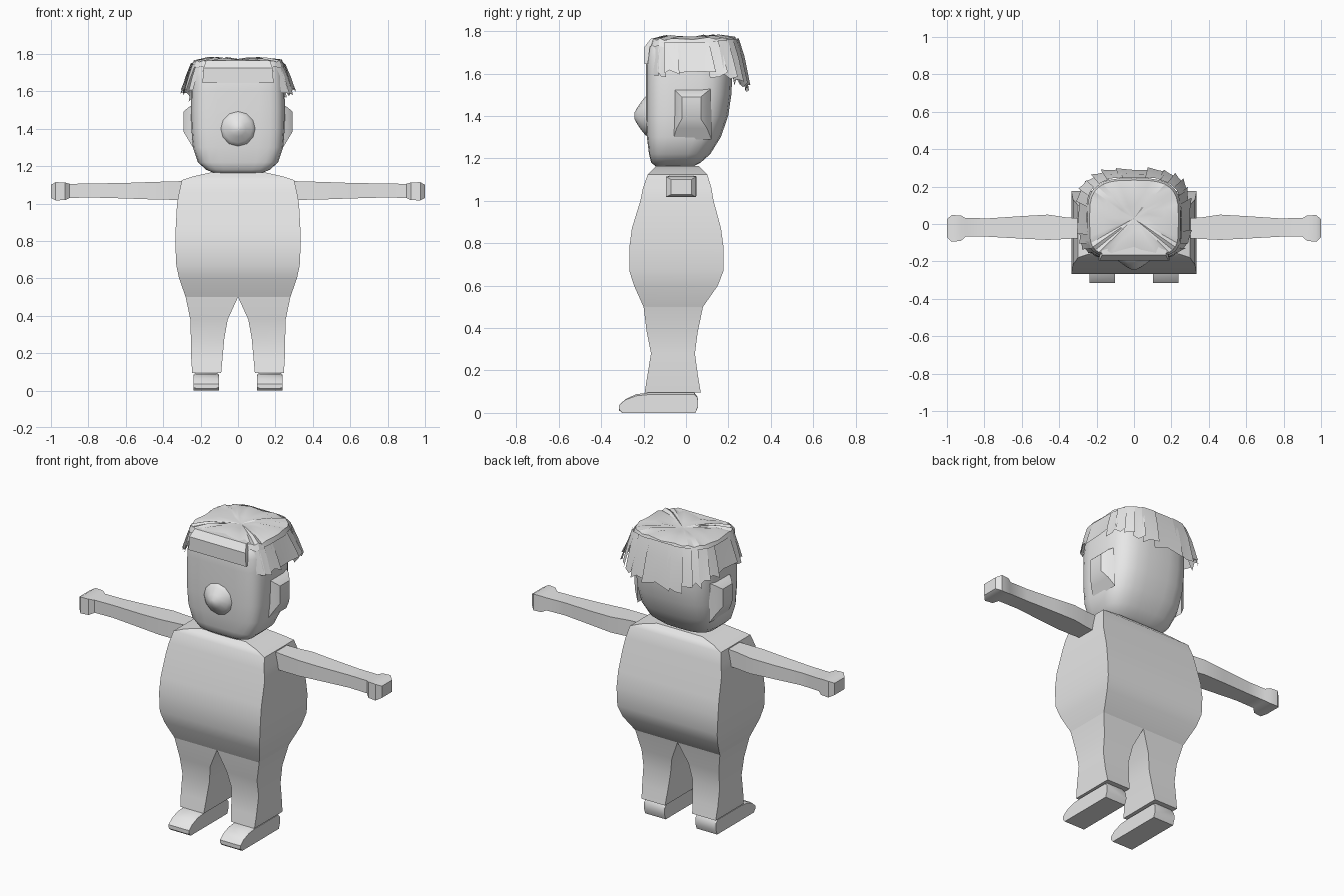
import bpy, bmesh, math, random

if "Cube" in bpy.data.objects:
    bpy.data.objects.remove(bpy.data.objects["Cube"])

random.seed(4)
grey = bpy.data.materials.new("plain_grey")
grey.diffuse_color = (0.8, 0.8, 0.8, 1)
grey.use_nodes = True
grey.node_tree.nodes["Principled BSDF"].inputs["Base Color"].default_value = grey.diffuse_color


def finish(name, bm, angle=35, recalc=True):
    if recalc:
        bmesh.ops.recalc_face_normals(bm, faces=bm.faces)
    mesh = bpy.data.meshes.new(name)
    bm.to_mesh(mesh)
    bm.free()
    ob = bpy.data.objects.new(name, mesh)
    bpy.context.collection.objects.link(ob)
    mesh.materials.append(grey)
    bpy.ops.object.select_all(action='DESELECT')
    bpy.context.view_layer.objects.active = ob
    ob.select_set(True)
    bpy.ops.object.shade_smooth_by_angle(angle=math.radians(angle))
    return ob


def loft(name, rings, angle=35):
    """Skin a list of equal-length point rings and cap both ends."""
    bm = bmesh.new()
    rows = [[bm.verts.new(p) for p in ring] for ring in rings]
    n = len(rows[0])
    for a, b in zip(rows, rows[1:]):
        for i in range(n):
            j = (i + 1) % n
            bm.faces.new((a[i], a[j], b[j], b[i]))
    bm.faces.new(rows[0])
    bm.faces.new(rows[-1])
    return finish(name, bm, angle)


def rect_z(z, x0, x1, y0, y1):
    return [(x0, y0, z), (x1, y0, z), (x1, y1, z), (x0, y1, z)]


def rect_x(x, y0, y1, z0, z1):
    return [(x, y0, z0), (x, y1, z0), (x, y1, z1), (x, y0, z1)]


def rounded(t, half_w, y0, y1):
    """Point on a rounded box outline: boxy in front, rounder at the back."""
    c, s = math.cos(t), math.sin(t)
    p = 2 / 5 if s < 0 else 2 / 3.2
    x = half_w * math.copysign(abs(c) ** p, c)
    y = (y0 + y1) / 2 + (y1 - y0) / 2 * math.copysign(abs(s) ** p, s)
    return x, y


# torso: z, half width, front, back
torso = [(0.50, .28, -.20, .08), (0.60, .315, -.245, .15), (0.67, .33, -.267, .177),
         (0.78, .335, -.267, .177), (0.87, .333, -.255, .165), (1.00, .326, -.215, .13),
         (1.06, .315, -.203, .12), (1.125, .30, -.18, .10), (1.145, .24, -.16, .08),
         (1.165, .15, -.14, .06)]
loft("torso", [rect_z(z, -w, w, a, b) for z, w, a, b in torso])

# head: z, half width, front, back
head = [(1.16, .12, -.14, .03), (1.18, .17, -.165, .07), (1.22, .215, -.175, .115),
        (1.30, .242, -.185, .165), (1.40, .25, -.19, .20), (1.50, .252, -.19, .215),
        (1.60, .25, -.19, .22), (1.68, .242, -.188, .21), (1.73, .225, -.175, .19),
        (1.755, .19, -.15, .16)]
SEG = 24
loft("head", [[(*rounded(math.tau * (i + .5) / SEG, w, a, b), z) for i in range(SEG)]
              for z, w, a, b in head], 45)

# nose: blunt cone pointing forward
nose = [(-.17, .098), (-.19, .092), (-.205, .075), (-.228, .042), (-.243, .015)]
loft("nose", [[(r * math.cos(math.tau * i / 12), y, 1.40 + r * math.sin(math.tau * i / 12))
               for i in range(12)] for y, r in nose], 60)

for side, label in ((1, "right"), (-1, "left")):
    # trouser leg: z, inner, outer, front, back
    leg = [(.50, .0, .28, -.20, .08), (.38, .055, .255, -.185, .055),
           (.28, .073, .252, -.165, .042), (.17, .083, .25, -.183, .057),
           (.095, .09, .245, -.195, .07)]
    loft(label + "_leg", [rect_z(z, side * a, side * b, c, d) for z, a, b, c, d in leg])

    # shoe: long block with a rounded toe, profile in y and z
    prof = [(.045, 0), (.057, .03), (.055, .075), (.04, .095), (-.18, .095),
            (-.235, .088), (-.285, .065), (-.315, .035), (-.315, .012), (-.30, 0)]
    rows = []
    for x, k in ((.102, .82), (.115, 1), (.225, 1), (.238, .82)):
        rows.append([(side * x, y, .045 + (z - .045) * k if z > 0 else 0) for y, z in prof])
    loft(label + "_shoe", rows)

    # arm with a fist: x, front, back, bottom, top
    arm = [(.28, -.075, .03, 1.02, 1.12), (.36, -.08, .035, 1.02, 1.118),
           (.46, -.085, .05, 1.022, 1.115), (.60, -.078, .042, 1.027, 1.11),
           (.78, -.068, .03, 1.032, 1.107), (.90, -.068, .032, 1.03, 1.105),
           (.925, -.09, .045, 1.018, 1.113), (.975, -.095, .048, 1.017, 1.114),
           (1.0, -.07, .025, 1.03, 1.10)]
    loft(label + "_arm", [rect_x(side * x, *r) for x, *r in arm])

    # ear: low bump on the side of the head
    ear = [(.235, -.06, .12, 1.29, 1.53), (.265, -.045, .10, 1.34, 1.515),
           (.292, -.02, .07, 1.385, 1.49)]
    loft(label + "_ear", [rect_x(side * x, *r) for x, *r in ear])

# forehead fringe: thin plate wrapped over the front edge
loft("fringe", [rect_z(1.645, -.19, .19, -.196, -.18), rect_z(1.725, -.185, .185, -.196, -.17),
                rect_z(1.765, -.17, .17, -.165, -.12)])

# hair cap: folded shallow dome
bm = bmesh.new()
N = 32
levels = [(1.0, 1.725), (.95, 1.757), (.65, 1.77), (.3, 1.772)]
rows = []
for k, z in levels:
    row = []
    for i in range(N):
        x, y = rounded(math.tau * i / N, .25 * k, .03 - .205 * k, .03 + .215 * k)
        fold = .008 * (i % 2) * (k > .5) + random.uniform(-.003, .003)
        row.append(bm.verts.new((x, y, z + fold + max(0, y) * .03)))
    rows.append(row)
for a, b in zip(rows, rows[1:]):
    for i in range(N):
        bm.faces.new((a[i], a[(i + 1) % N], b[(i + 1) % N], b[i]))
top = bm.verts.new((0, .03, 1.765))
for i in range(N):
    bm.faces.new((rows[-1][i], rows[-1][(i + 1) % N], top))
finish("hair_cap", bm, 30)

# hair locks: overlapping flared strips round the sides and back
bm = bmesh.new()
LOCKS = 19
start, end = math.radians(-52), math.radians(232)
step = (end - start) / LOCKS
for i in range(LOCKS):
    t0, t1 = start + i * step - .03, start + (i + 1) * step + .03
    back = max(0, math.sin((t0 + t1) / 2))
    drop = 1.60 - .075 * back ** 2
    out = random.uniform(-.006, .008)
    grid = []
    for grow, z in ((0, 1.745), (.022, 1.68), (.045, drop)):
        row = []
        for j, t in enumerate((t0, (t0 + t1) / 2, t1)):
            g = grow + out + (.012 * grow / .045 if j == 2 else 0)
            x, y = rounded(t, .247 + g, -.165 - g * .2, .243 + g * .95)
            dz = random.uniform(-.018, .016) if grow > .04 else 0
            row.append(bm.verts.new((x, y, z + dz + back * .02 * (grow == 0))))
        grid.append(row)
    for a, b in zip(grid, grid[1:]):
        for j in range(2):
            bm.faces.new((b[j], b[j + 1], a[j + 1], a[j]))
finish("hair_locks", bm, 30, recalc=False)
